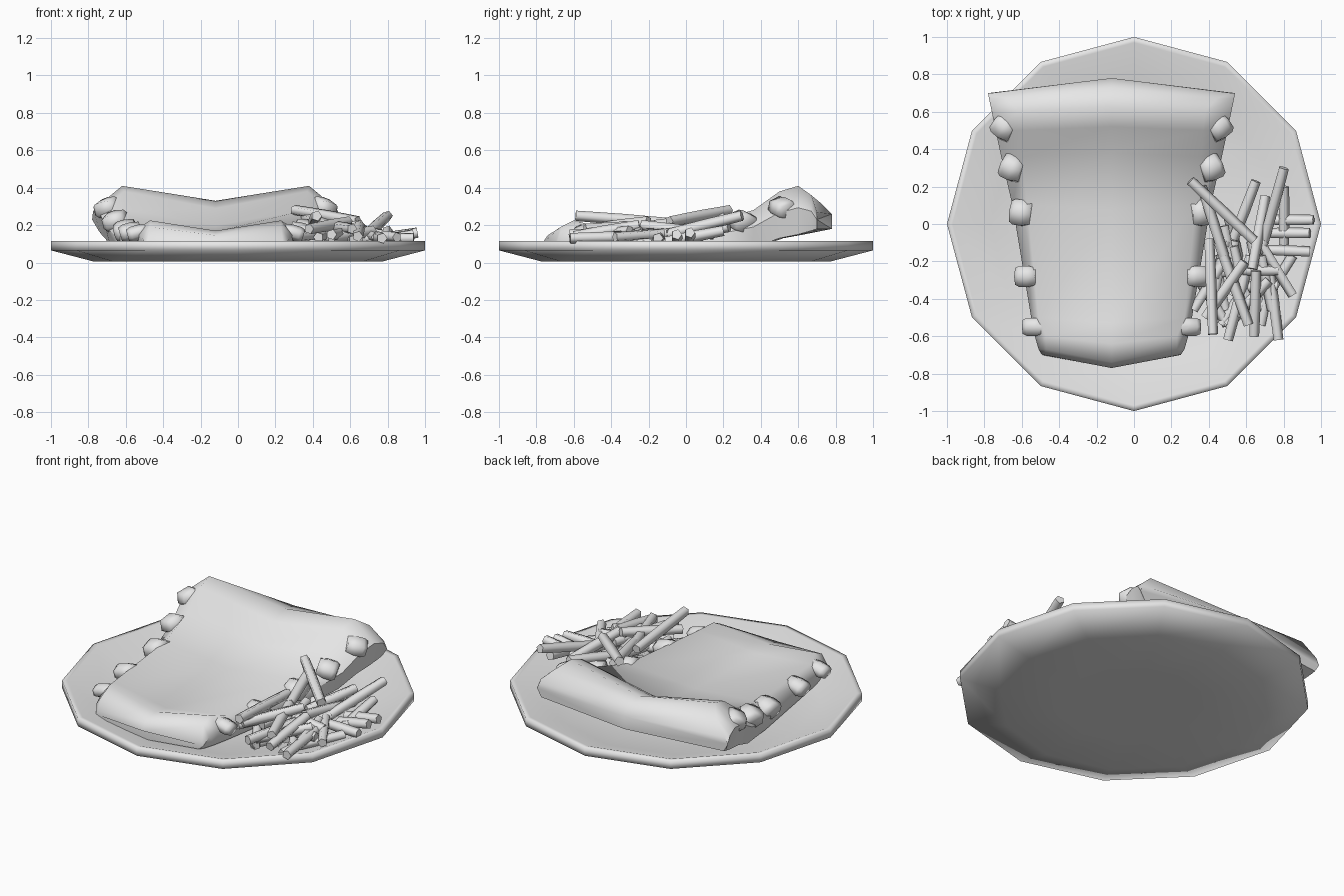
import bpy, bmesh, math
from mathutils import Vector

old = bpy.data.objects.get("Cube")
if old:
    bpy.data.objects.remove(old, do_unlink=True)

GREY = 0.8
mat = bpy.data.materials.new("plain grey")
mat.use_nodes = True
mat.diffuse_color = (GREY, GREY, GREY, 1)
mat.node_tree.nodes["Principled BSDF"].inputs["Base Color"].default_value = (GREY, GREY, GREY, 1)


def finish(bm, name, angle):
    """Turn a bmesh into a named, shaded object."""
    bmesh.ops.recalc_face_normals(bm, faces=bm.faces)
    mesh = bpy.data.meshes.new(name)
    bm.to_mesh(mesh)
    bm.free()
    mesh.materials.append(mat)
    ob = bpy.data.objects.new(name, mesh)
    bpy.context.collection.objects.link(ob)
    bpy.ops.object.select_all(action='DESELECT')
    bpy.context.view_layer.objects.active = ob
    ob.select_set(True)
    bpy.ops.object.shade_smooth_by_angle(angle=math.radians(angle))
    return ob


def loft(bm, rings):
    """Skin closed rings of points and cap both ends."""
    loops = [[bm.verts.new(p) for p in ring] for ring in rings]
    n = len(loops[0])
    for a, b in zip(loops, loops[1:]):
        for i in range(n):
            j = (i + 1) % n
            bm.faces.new((a[i], a[j], b[j], b[i]))
    bm.faces.new(loops[0])
    bm.faces.new(loops[-1])


def bar(bm, start, end, sections, sides, flat=1.0):
    """Prism along a line; sections are (position, radius) pairs."""
    a, b = Vector(start), Vector(end)
    axis = (b - a).normalized()
    side = axis.cross(Vector((0, 0, 1))).normalized()
    up = side.cross(axis)
    rings = []
    for t, r in sections:
        turns = [math.tau * (i + 0.5) / sides for i in range(sides)]
        rings.append([a.lerp(b, t) + side * r * math.cos(w) + up * r * flat * math.sin(w)
                      for w in turns])
    loft(bm, rings)


# Plate: twelve-sided dish with a sloping rim
profile = [(.4, .005), (.77, .005), (1, .065), (1, .114), (.97, .114), (.77, .045), (.4, .04)]
bm = bmesh.new()
loft(bm, [[(r * math.cos(math.tau * i / 12), r * math.sin(math.tau * i / 12), z)
           for i in range(12)] for r, z in profile])
finish(bm, "plate", 120)

# Meat slab: lofted front to back, sagging in the middle, back end raised
# side y, centre y, top half width, outer half width, top side z, top centre z, bottom z
MID = -.12
stations = [
    (-.70, -.77, .36, .37, .10, .10, .05),
    (-.67, -.74, .35, .39, .19, .145, .05),
    (-.60, -.64, .35, .41, .225, .17, .05),
    (-.50, -.53, .39, .43, .20, .15, .05),
    (.10, .08, .45, .53, .21, .165, .05),
    (.36, .38, .48, .59, .28, .20, .08),
    (.50, .52, .49, .62, .38, .29, .13),
    (.60, .63, .50, .64, .41, .33, .15),
    (.67, .73, .56, .655, .36, .31, .17),
    (.70, .78, .64, .66, .27, .26, .18),
]
rings = []
for ys, yc, top, out, zs, zc, zb in stations:
    low = out - .03
    zo = zb + (zs - zb) * .55
    rings.append([(MID - low, ys, zb), (MID - out, ys, zo), (MID - top, ys, zs),
                  (MID, yc, zc),
                  (MID + top, ys, zs), (MID + out, ys, zo), (MID + low, ys, zb),
                  (MID, yc, zb)])
bm = bmesh.new()
loft(bm, rings)
finish(bm, "meat_slab", 60)

# Bone ends: stubby knobs mirrored on both sides of the slab
# y, height, offset from the middle, yaw, radius
knobs = [(.52, .29, .57, 40, .08), (.30, .22, .53, 25, .08), (.06, .17, .48, 8, .08),
         (-.28, .165, .455, 0, .065), (-.55, .16, .415, 0, .055)]
for side, label in ((1, "left"), (-1, "right")):
    bm = bmesh.new()
    for y, z, off, yaw, r in knobs:
        w = math.radians(yaw)
        half = Vector((side * math.cos(w), math.sin(w), -.3)) * .055
        c = Vector((MID + side * off, y, z))
        bar(bm, c - half, c + half, [(0, r * .8), (.4, r), (.8, r), (1, r * .8)], 6, .75)
    finish(bm, label + "_bone_ends", 80)

# Fries: slim five-sided sticks in a loose heap; start x y z, end x y z
fries = [
    (.30, .23, .28, .64, -.09, .22), (.36, .20, .24, .48, -.17, .20),
    (.65, .23, .19, .53, -.08, .14), (.80, .30, .25, .69, -.10, .15),
    (.80, .20, .17, .80, -.11, .11), (.70, .15, .15, .63, -.24, .20),
    (.73, .02, .12, .96, .02, .16), (.73, -.05, .11, .94, -.05, .15),
    (.70, -.14, .13, .94, -.15, .13), (.40, -.08, .21, .42, -.59, .25),
    (.45, -.10, .20, .61, -.54, .18), (.59, -.20, .22, .38, -.50, .18),
    (.62, -.17, .16, .50, -.62, .15), (.72, -.22, .14, .77, -.62, .13),
    (.58, -.25, .17, .77, -.25, .15), (.58, -.34, .13, .77, -.33, .13),
    (.65, -.25, .20, .64, -.60, .14), (.72, -.30, .17, .50, -.54, .13),
    (.53, -.12, .15, .62, -.50, .12), (.38, -.27, .15, .55, -.25, .13),
    (.50, .05, .15, .56, -.20, .03),
]
bm = bmesh.new()
for f in fries:
    bar(bm, f[:3], f[3:], [(0, .029), (.5, .032), (1, .029)], 5)
# Lower layers filling the heap
for layer in range(2):
    for i in range(8):
        x, y = .41 + .05 * i, -.40 + .08 * (i % 3) + .08 * layer
        z = .085 + .05 * layer
        lean = .06 * (i % 4 - 1.5) * (1 - 2 * layer)
        bar(bm, (x - lean, y - .14, z), (x + lean, y + .15, z + .02), [(0, .028), (1, .03)], 5)
finish(bm, "fries", 80)
